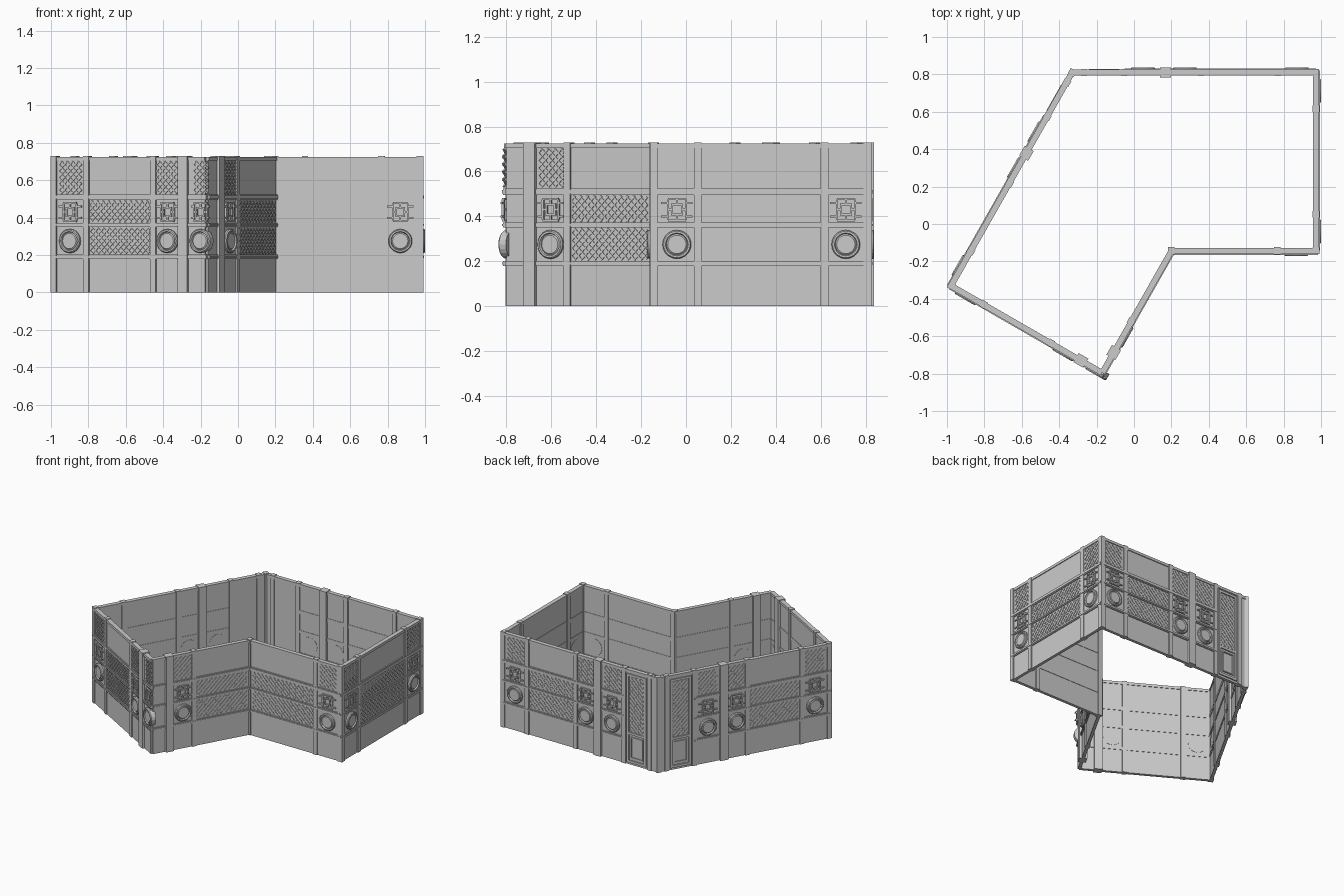
import bpy, bmesh
from math import cos, sin, pi, atan2, hypot
from mathutils import Matrix, Vector

if "Cube" in bpy.data.objects:
    bpy.data.objects.remove(bpy.data.objects["Cube"])

H = 0.73
A, F, E = (-0.33, 0.81), (-0.977, -0.33), (-0.17, -0.795)
D, C, B = (0.20, -0.143), (0.973, -0.143), (0.973, 0.81)

# Each wall: name, start, end, slim posts, thick posts, bays (from, to, kind)
# Local axes: x runs along the wall, -y points outwards, z is up
WALLS = [
    ("back_left", A, F, [0, 0.06, 0.273, 0.68, 1.097], [0.497],
     [(0.06, 0.273, "door"), (0.273, 0.48, "round"), (0.515, 0.68, "round"),
      (0.68, 1.097, "long"), (1.097, 1.30, "round")]),
    ("front_left", F, E, [0, 0.20, 0.613], [0.80],
     [(0, 0.20, "round"), (0.20, 0.613, "long"), (0.613, 0.79, "round"),
      (0.84, 0.97, "round")]),
    ("inner_left", E, D, [0.315], [0.125],
     [(0.145, 0.315, "round"), (0.315, 0.745, "long")]),
    ("inner_front", D, C, [0, 0.565], [],
     [(0.01, 0.565, "long"), (0.565, 0.77, "round")]),
    ("right", C, B, [0, 0.195, 0.76], [],
     [(0.01, 0.195, "round"), (0.195, 0.76, "long"), (0.76, 0.95, "round")]),
    ("back", B, A, [0, 0.205, 0.615, 1.025, 1.24], [0.805],
     [(0, 0.205, "round"), (0.205, 0.615, "long"), (0.615, 0.787, "round"),
      (0.825, 1.025, "round"), (1.025, 1.24, "door")]),
]


def box(bm, x0, x1, y0, y1, z0, z1):
    m = Matrix.Translation(((x0 + x1) / 2, (y0 + y1) / 2, (z0 + z1) / 2))
    m = m @ Matrix.Diagonal((x1 - x0, y1 - y0, z1 - z0, 1))
    bmesh.ops.create_cube(bm, size=1, matrix=m)


def bar(bm, x0, z0, x1, z1, w, y0=-0.018, y1=-0.008):
    """Straight strip lying on the outer face between two points."""
    length = hypot(x1 - x0, z1 - z0)
    m = Matrix.Translation(((x0 + x1) / 2, (y0 + y1) / 2, (z0 + z1) / 2))
    m = m @ Matrix.Rotation(-atan2(z1 - z0, x1 - x0), 4, "Y")
    m = m @ Matrix.Diagonal((length, y1 - y0, w, 1))
    bmesh.ops.create_cube(bm, size=1, matrix=m)


def frame(bm, x0, x1, z0, z1, w, y0=-0.018):
    for z in (z0, z1):
        bar(bm, x0 - w / 2, z, x1 + w / 2, z, w, y0)
    for x in (x0, x1):
        bar(bm, x, z0, x, z1, w, y0)


def lattice(bm, x0, x1, z0, z1, pitch=0.034):
    """Crossing diagonal strips clipped to a rectangle."""
    w, h = x1 - x0, z1 - z0
    for i in range(int((w + h) / pitch) + 1):
        c = -h + (i + 0.5) * pitch
        u0, u1 = max(0, c), min(w, c + h)
        if u1 - u0 < 0.006:
            continue
        bar(bm, x0 + u0, z0 + u0 - c, x0 + u1, z0 + u1 - c, 0.007, -0.016)
        bar(bm, x0 + u0, z1 - u0 + c, x0 + u1, z1 - u1 + c, 0.007, -0.0155)


def roundel(bm, x, z, n=20):
    """Lathed raised ring around a shallow domed disc."""
    prof = [(0.064, 0.013), (0.064, -0.022), (0.059, -0.028), (0.051, -0.028),
            (0.047, -0.019), (0.041, -0.024)]
    rings = [[bm.verts.new((x + r * cos(2 * pi * k / n), y, z + r * sin(2 * pi * k / n)))
              for k in range(n)] for r, y in prof]
    for a, b in zip(rings, rings[1:]):
        for k in range(n):
            j = (k + 1) % n
            bm.faces.new((a[k], a[j], b[j], b[k]))
    bm.faces.new(rings[0])
    bm.faces.new(rings[-1])


def fret(bm, x, half):
    """Stepped open fretwork between the middle rails."""
    z, w = 0.43, 0.009
    frame(bm, x - 0.022, x + 0.022, z - 0.022, z + 0.022, w, -0.020)
    for s in (-1, 1):
        bar(bm, x + s * half, z + 0.03, x + s * 0.04, z + 0.03, w, -0.020)
        bar(bm, x + s * half, z - 0.03, x + s * 0.04, z - 0.03, w, -0.020)
        bar(bm, x + s * 0.04, z - 0.045, x + s * 0.04, z + 0.045, w, -0.020)
        bar(bm, x + s * 0.022, z, x + s * 0.04, z, w, -0.020)
        bar(bm, x - 0.04, z + s * 0.048, x + 0.04, z + s * 0.048, w, -0.020)
        bar(bm, x, z + s * 0.022, x, z + s * 0.048, w, -0.020)


def build_wall(name, p, q, slim, thick, bays):
    d = Vector(q) - Vector(p)
    length = d.length
    place = Matrix.Translation((p[0], p[1], 0)) @ Matrix.Rotation(atan2(d.y, d.x), 4, "Z")
    parts = {k: bmesh.new() for k in
             ("wall", "posts", "rails", "lattice", "roundels", "fretwork", "doors")}

    # Wall slab
    box(parts["wall"], 0, length, -0.011, 0.011, 0, H - 0.005)

    # Posts pass through the slab and show on both sides
    for x in slim:
        box(parts["posts"], x - 0.017, x + 0.017, -0.019, 0.019, 0, H)
    for x in thick:
        box(parts["posts"], x - 0.03, x + 0.03, -0.028, 0.028, 0, H)

    # Horizontal rails, interrupted by doors
    doors = [b for b in bays if b[2] == "door"]
    start = doors[0][1] if doors and doors[0][0] < 0.5 else 0
    stop = doors[0][0] if doors and doors[0][0] > 0.5 else length + 0.01
    for z0, z1 in ((0.178, 0.202), (0.35, 0.372), (0.495, 0.525)):
        box(parts["rails"], start, stop, -0.018, 0.014, z0, z1)
        box(parts["rails"], start, stop, -0.022, 0.0, z0 + 0.007, z1 - 0.007)
    box(parts["rails"], 0, length, -0.017, 0.015, 0.705, 0.725)

    # Decorated bays
    for x0, x1, kind in bays:
        mid = (x0 + x1) / 2
        if kind == "long":
            lattice(parts["lattice"], x0 + 0.022, x1 - 0.022, 0.206, 0.345)
            lattice(parts["lattice"], x0 + 0.022, x1 - 0.022, 0.377, 0.49)
        elif kind == "round":
            roundel(parts["roundels"], mid, 0.275)
            half = min(0.07, (x1 - x0) / 2 - 0.02)
            fret(parts["fretwork"], mid, max(half, 0.055))
            lattice(parts["lattice"], mid - half, mid + half, 0.53, 0.70)
        else:
            a, b = x0 + 0.035, x1 - 0.035
            frame(parts["doors"], a, b, 0.025, 0.685, 0.018, -0.02)
            bar(parts["doors"], a, 0.24, b, 0.24, 0.018, -0.02)
            frame(parts["doors"], a + 0.025, b - 0.025, 0.055, 0.21, 0.008)
            lattice(parts["lattice"], a + 0.012, b - 0.012, 0.252, 0.672)

    for part, bm in parts.items():
        if bm.verts:
            bmesh.ops.recalc_face_normals(bm, faces=bm.faces)
            mesh = bpy.data.meshes.new(f"{name}_{part}")
            bm.to_mesh(mesh)
            ob = bpy.data.objects.new(f"{name}_{part}", mesh)
            ob.matrix_world = place
            bpy.context.collection.objects.link(ob)
        bm.free()


for wall in WALLS:
    build_wall(*wall)
